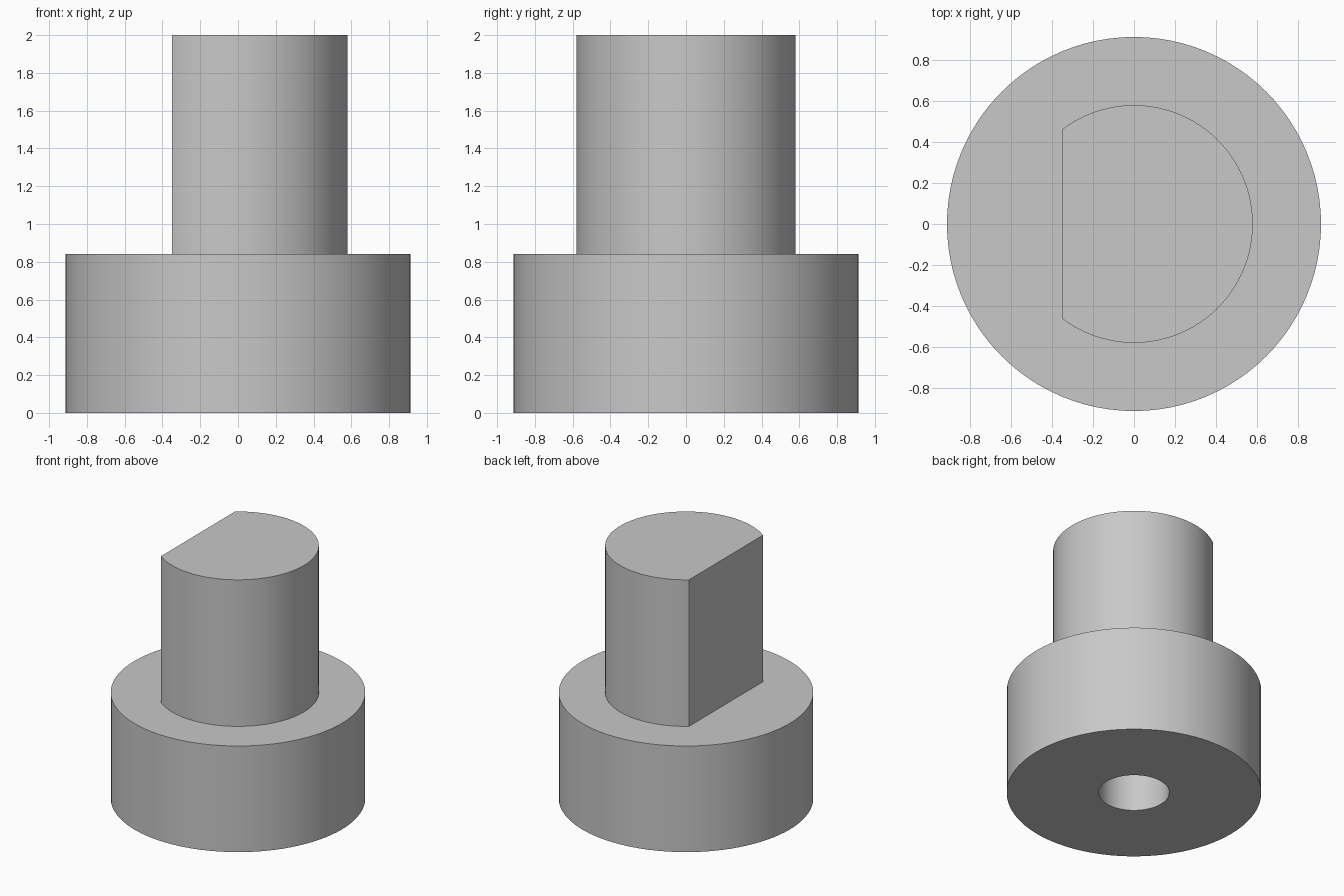
import bpy
import bmesh
from math import acos, cos, sin, pi, radians

default_cube = bpy.data.objects.get("Cube")
if default_cube:
    bpy.data.objects.remove(default_cube, do_unlink=True)

BASE_R, BASE_H = 0.913, 0.84
SHAFT_R, TOP, FLAT_X = 0.58, 2.0, -0.35
HOLE_R, HOLE_DEPTH = 0.253, 0.84

grey = bpy.data.materials.new("plain grey")
grey.use_nodes = True
colour = (0.58, 0.58, 0.58, 1)
grey.diffuse_color = colour
grey.node_tree.nodes["Principled BSDF"].inputs["Base Color"].default_value = colour


def arc(radius, half_angle, steps, closed):
    """Outline points from -half_angle to half_angle around z."""
    count = steps if closed else steps + 1
    angles = [-half_angle + 2 * half_angle * i / steps for i in range(count)]
    return [(radius * cos(a), radius * sin(a)) for a in angles]


def prism(name, outline, bottom, top):
    """Upright solid made by extruding a flat outline."""
    bm = bmesh.new()
    face = bm.faces.new([bm.verts.new((x, y, bottom)) for x, y in outline])
    result = bmesh.ops.extrude_face_region(bm, geom=[face])
    for v in result["geom"]:
        if isinstance(v, bmesh.types.BMVert):
            v.co.z = top
    bmesh.ops.recalc_face_normals(bm, faces=bm.faces)
    mesh = bpy.data.meshes.new(name)
    bm.to_mesh(mesh)
    bm.free()
    mesh.materials.append(grey)
    obj = bpy.data.objects.new(name, mesh)
    bpy.context.collection.objects.link(obj)
    return obj


def combine(target, tool, operation):
    """Apply a boolean and discard the tool."""
    mod = target.modifiers.new(operation.lower(), "BOOLEAN")
    mod.operation, mod.solver, mod.object = operation, "EXACT", tool
    bpy.context.view_layer.objects.active = target
    bpy.ops.object.modifier_apply(modifier=mod.name)
    bpy.data.objects.remove(tool, do_unlink=True)


# Round base with a D-shaped shaft
body = prism("stepped_shaft", arc(BASE_R, pi, 96, True), 0, BASE_H)
shaft = prism("shaft", arc(SHAFT_R, acos(FLAT_X / SHAFT_R), 72, False), BASE_H - 0.1, TOP)
combine(body, shaft, "UNION")

# Blind bore in the underside
bore = prism("bore_cutter", arc(HOLE_R, pi, 64, True), -0.1, HOLE_DEPTH)
combine(body, bore, "DIFFERENCE")

# Smooth walls, sharp rims
bpy.ops.object.select_all(action="DESELECT")
body.select_set(True)
bpy.context.view_layer.objects.active = body
bpy.ops.object.shade_smooth_by_angle(angle=radians(30))
